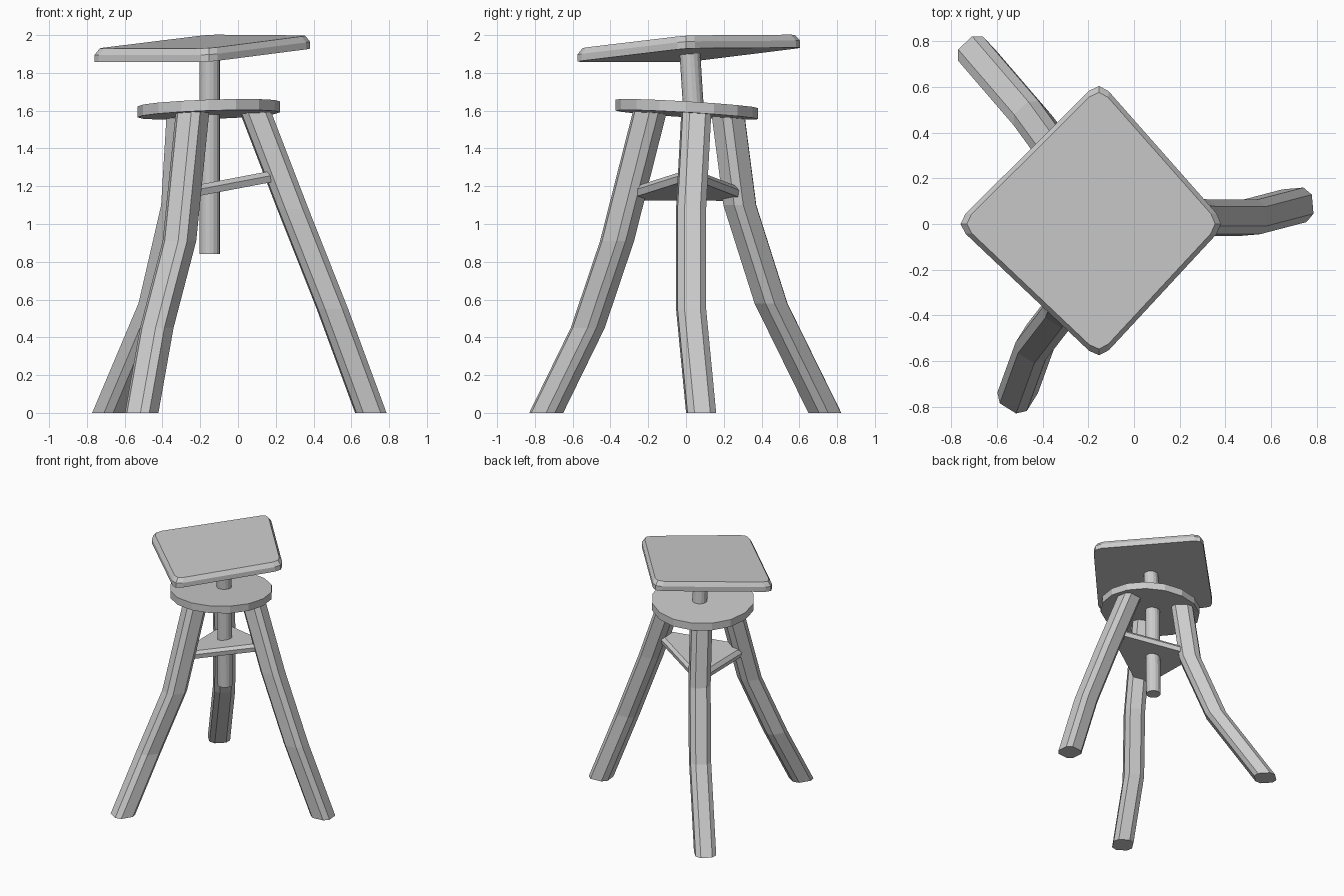
import bpy, bmesh, math
from mathutils import Vector

if "Cube" in bpy.data.objects:
    bpy.data.objects.remove(bpy.data.objects["Cube"])


def loft(name, rings):
    """Closed solid through a list of equal-length vertex rings."""
    bm = bmesh.new()
    vs = [[bm.verts.new(p) for p in r] for r in rings]
    n = len(vs[0])
    for a, b in zip(vs, vs[1:]):
        for i in range(n):
            j = (i + 1) % n
            bm.faces.new((a[i], a[j], b[j], b[i]))
    bm.faces.new(vs[0][::-1])
    bm.faces.new(vs[-1])
    bmesh.ops.recalc_face_normals(bm, faces=bm.faces)
    me = bpy.data.meshes.new(name)
    bm.to_mesh(me)
    bm.free()
    ob = bpy.data.objects.new(name, me)
    bpy.context.collection.objects.link(ob)
    return ob


def circle(cx, cy, r, n):
    return [(cx + r * math.cos(2 * math.pi * i / n),
             cy + r * math.sin(2 * math.pi * i / n)) for i in range(n)]


def plane_ring(pts, z, c, slope):
    """Lift 2D points onto a tilted plane passing through c at height z."""
    return [(x, y, z + slope[0] * (x - c[0]) + slope[1] * (y - c[1])) for x, y in pts]


def cut_corners(corners, cut, bulge):
    """Replace each 2D corner by three points, giving a two-step rounding."""
    out = []
    cs = [Vector(c) for c in corners]
    for i, c in enumerate(cs):
        p = c + (cs[i - 1] - c).normalized() * cut
        q = c + (cs[(i + 1) % len(cs)] - c).normalized() * cut
        out += [p, (p + q) / 2 + (c - (p + q) / 2) * bulge, q]
    return out


def inset(pts, c, f):
    return [(c[0] + (x - c[0]) * f, c[1] + (y - c[1]) * f) for x, y in pts]


# tilted square top plate with bevelled upper rim
c = (-0.17, 0.01)
outline = cut_corners([(0.403, 0), (-0.152, 0.628), (-0.783, 0), (-0.152, -0.598)], 0.062, 0.48)
s = (0.062, 0.062)
loft("top_plate", [plane_ring(outline, 1.895, c, s),
                   plane_ring(outline, 1.932, c, s),
                   plane_ring(inset(outline, c, 0.953), 1.965, c, s)])

# round seat disc, slightly tilted
c = (-0.155, 0.005)
disc = circle(*c, 0.377, 16)
s = (0.035, -0.06)
loft("round_seat", [plane_ring(disc, 1.578, c, s), plane_ring(disc, 1.636, c, s)])

# central post
loft("post", [[(x, y, z) for x, y in circle(-0.15, cy, 0.055, 16)]
              for cy, z in ((0.05, 0.84), (0.04, 1.6), (0.02, 1.915))])

# three bent legs with chamfered square section, top to foot
legs = {
    "right_leg": (5, [(0.09, 0.055, 1.6), (0.29, 0.027, 1.08), (0.5, 0.027, 0.55), (0.703, 0.08, 0)]),
    "front_leg": (-122, [(-0.24, -0.19, 1.6), (-0.31, -0.365, 0.91), (-0.43, -0.52, 0.45), (-0.51, -0.74, 0)]),
    "back_leg": (133, [(-0.29, 0.22, 1.6), (-0.32, 0.285, 1.1), (-0.44, 0.45, 0.58), (-0.685, 0.735, 0)]),
}
for name, (ang, path) in legs.items():
    a = math.radians(ang)
    u = Vector((math.cos(a), math.sin(a), 0))
    v = Vector((-u.y, u.x, 0))
    h, w, k = 0.08, 0.076, 0.034
    section = [(h, w - k), (h - k, w), (k - h, w), (-h, w - k),
               (-h, k - w), (k - h, -w), (h - k, -w), (h, k - w)]
    loft(name, [[Vector(p) + u * x + v * y for x, y in section] for p in path])

# triangular brace shelf between the legs
c = (-0.12, 0.01)
tri = cut_corners([(0.28, 0.03), (-0.35, 0.34), (-0.34, -0.34)], 0.11, 0.0)
s = (0.19, 0)
loft("brace_shelf", [plane_ring(inset(tri, c, 0.97), 1.165, c, s),
                     plane_ring(tri, 1.2, c, s),
                     plane_ring(inset(tri, c, 0.9), 1.225, c, s)])
